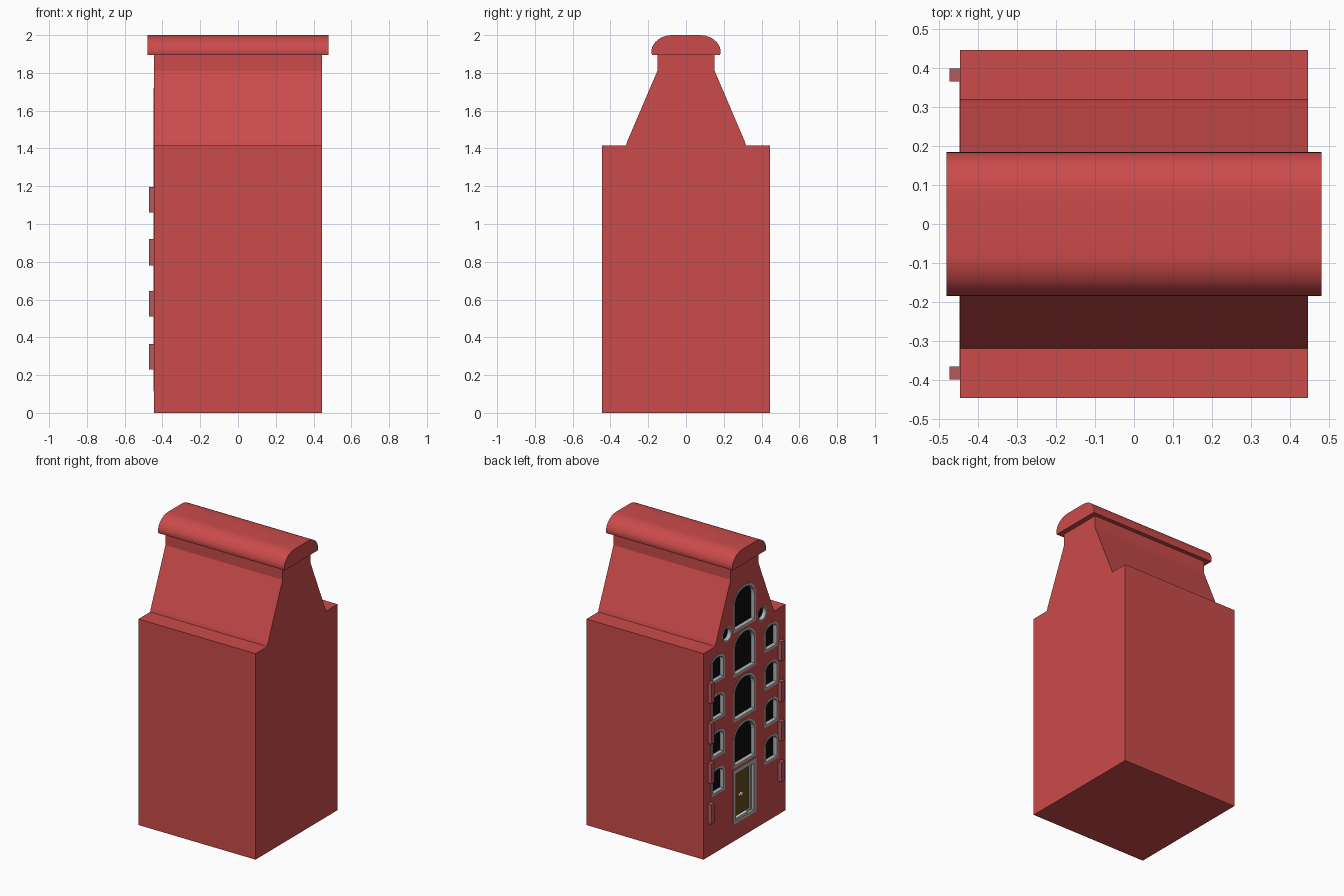
import bpy, bmesh, math

if "Cube" in bpy.data.objects:
    bpy.data.objects.remove(bpy.data.objects["Cube"])


def material(name, r, g, b):
    m = bpy.data.materials.new(name)
    m.diffuse_color = (r, g, b, 1)
    m.use_nodes = True
    m.node_tree.nodes["Principled BSDF"].inputs["Base Color"].default_value = m.diffuse_color
    return m


RED = material("brick red", 0.60, 0.07, 0.07)
ROSE = material("muted rose", 0.46, 0.10, 0.11)
GREY = material("stone grey", 0.45, 0.45, 0.45)
BLACK = material("dark glass", 0.004, 0.004, 0.004)
BROWN = material("door brown", 0.13, 0.07, 0.012)
WHITE = material("pale metal", 0.75, 0.75, 0.68)


def finish(bm, name, mat):
    bmesh.ops.recalc_face_normals(bm, faces=bm.faces)
    me = bpy.data.meshes.new(name)
    bm.to_mesh(me)
    bm.free()
    me.materials.append(mat)
    ob = bpy.data.objects.new(name, me)
    bpy.context.collection.objects.link(ob)
    return ob


def add_prism(bm, pts, x0, x1):
    """Extrude a closed (y, z) outline along x."""
    a = [bm.verts.new((x0, y, z)) for y, z in pts]
    b = [bm.verts.new((x1, y, z)) for y, z in pts]
    bm.faces.new(a)
    bm.faces.new(b[::-1])
    for i in range(len(pts)):
        j = (i + 1) % len(pts)
        bm.faces.new((a[i], b[i], b[j], a[j]))


def prism(name, pts, x0, x1, mat):
    bm = bmesh.new()
    add_prism(bm, pts, x0, x1)
    return finish(bm, name, mat)


def ring(name, outer, inner, x0, x1, mat):
    """Frame between two outlines with equal point counts."""
    bm = bmesh.new()
    loops = [[bm.verts.new((x, y, z)) for y, z in p]
             for p, x in ((outer, x0), (inner, x0), (inner, x1), (outer, x1))]
    n = len(outer)
    for k in range(4):
        p, q = loops[k], loops[(k + 1) % 4]
        for i in range(n):
            j = (i + 1) % n
            bm.faces.new((p[i], p[j], q[j], q[i]))
    return finish(bm, name, mat)


def box(y0, y1, z0, z1):
    return [(y0, z0), (y1, z0), (y1, z1), (y0, z1)]


def arch(yc, hw, z0, z1, rise, t=0.0):
    """Arched opening outline, inset by t."""
    h = hw - t
    pts = [(yc - h, z0 + t), (yc + h, z0 + t)]
    for i in range(13):
        a = math.pi * i / 12
        pts.append((yc + h * math.cos(a), z1 - rise + (rise - t) * math.sin(a)))
    return pts


def disc(yc, zc, r):
    return [(yc + r * math.cos(i * math.pi / 10), zc + r * math.sin(i * math.pi / 10))
            for i in range(20)]


def mirrored(half):
    return half + [(-y, z) for y, z in reversed(half)]


# Main house body with sloping shoulders
W = 0.445
body = prism("house_body", mirrored([(W, 0), (W, 1.415), (0.318, 1.415), (0.312, 1.435),
                                     (0.152, 1.81), (0.152, 1.91)]), -W, W, RED)

# Rounded cap along the ridge
cap = [(0.18, 1.895), (0.184, 1.908)]
for i in range(1, 11):
    a = math.pi / 2 * i / 10
    cap.append((0.074 + 0.11 * math.cos(a), 1.908 + 0.092 * math.sin(a)))
roof = prism("roof_cap", mirrored(cap), -0.48, 0.48, RED)
bpy.context.view_layer.objects.active = roof
roof.select_set(True)
bpy.ops.object.shade_smooth_by_angle(angle=math.radians(30))
roof.select_set(False)

# Facade openings: name, outer outline, inner outline, panel material
T = 0.016
openings = []
for i, z in enumerate((0.50, 0.815, 1.125, 1.43)):
    openings.append((f"tall_window_{i}", arch(0, 0.122, z, z + 0.29, 0.10),
                     arch(0, 0.122, z, z + 0.29, 0.10, T), BLACK))
for i, z in enumerate((0.395, 0.65, 0.905, 1.165)):
    for s in (-1, 1):
        openings.append((f"side_window_{i}_{s}", arch(s * 0.29, 0.074, z, z + 0.183, 0.05),
                         arch(s * 0.29, 0.074, z, z + 0.183, 0.05, T), BLACK))
for s in (-1, 1):
    openings.append((f"round_window_{s}", disc(s * 0.19, 1.45, 0.052),
                     disc(s * 0.19, 1.45, 0.043), BLACK))
openings.append(("door", box(-0.125, 0.125, 0.115, 0.485),
                 box(-0.098, 0.098, 0.135, 0.455), BROWN))

# Cut the recesses into the facade
bm = bmesh.new()
for name, outer, inner, mat in openings:
    add_prism(bm, outer, -W - 0.05, -W + 0.035)
cutter = finish(bm, "cutter", RED)
cutter.hide_render = True
mod = body.modifiers.new("openings", "BOOLEAN")
mod.operation = "DIFFERENCE"
mod.solver = "EXACT"
mod.object = cutter
bpy.context.view_layer.objects.active = body
bpy.ops.object.modifier_apply(modifier=mod.name)
bpy.data.objects.remove(cutter)

# Stone frames and recessed panels
for name, outer, inner, mat in openings:
    ring(name + "_frame", outer, inner, -W - 0.002, -W + 0.034, GREY)
    prism(name + "_panel", inner, -W + 0.026, -W + 0.034, mat)

# Door details
prism("door_handle", box(0.0, 0.03, 0.275, 0.29), -W + 0.008, -W + 0.027, WHITE)
prism("door_threshold", box(-0.04, 0.098, 0.136, 0.146), -W + 0.005, -W + 0.027, WHITE)
ring("door_inner_frame", box(-0.097, 0.097, 0.136, 0.454), box(-0.088, 0.088, 0.145, 0.445),
     -W + 0.015, -W + 0.027, GREY)

# Small wall blocks beside the outer windows
for i, (z0, z1) in enumerate(((0.23, 0.365), (0.51, 0.645), (0.78, 0.92), (1.06, 1.195))):
    for s in (-1, 1):
        prism(f"wall_block_{i}_{s}", box(s * 0.381 - 0.017, s * 0.381 + 0.017, z0, z1),
              -0.472, -W + 0.003, ROSE)
